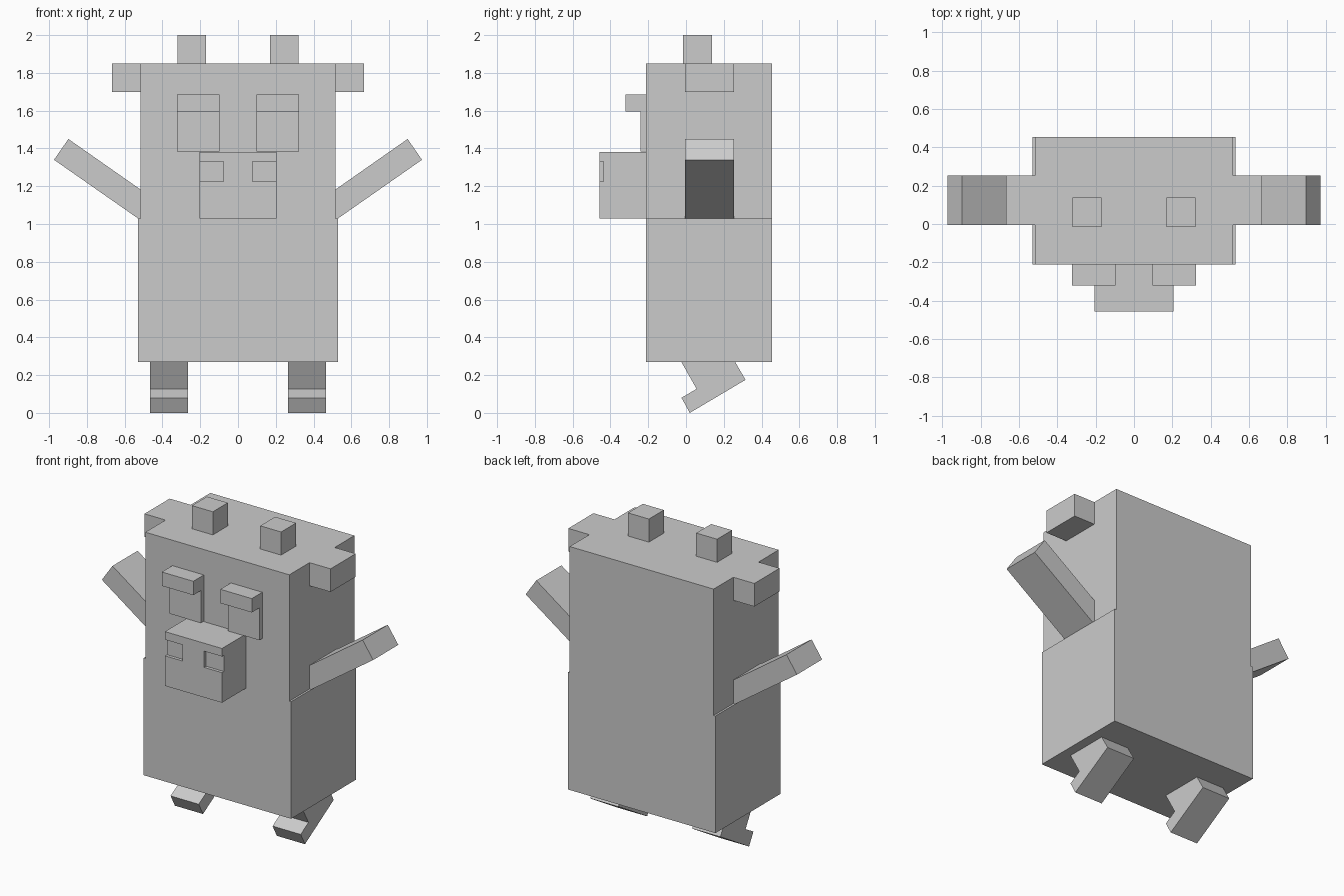
import bpy
import bmesh
from mathutils import Vector

cube = bpy.data.objects.get("Cube")
if cube:
    bpy.data.objects.remove(cube)

# Single plain colour
grey = bpy.data.materials.new("light_grey")
grey.use_nodes = True
colour = (0.6, 0.6, 0.6, 1)
grey.diffuse_color = colour
grey.node_tree.nodes["Principled BSDF"].inputs["Base Color"].default_value = colour


def prism(name, outline, extrude, mirror=False):
    """Extrude a closed outline of 3D points into a flat-faced solid."""
    bm = bmesh.new()
    face = bm.faces.new([bm.verts.new(p) for p in outline])
    moved = bmesh.ops.extrude_face_region(bm, geom=[face], use_keep_orig=True)["geom"]
    verts = [v for v in moved if isinstance(v, bmesh.types.BMVert)]
    bmesh.ops.translate(bm, verts=verts, vec=Vector(extrude))
    bmesh.ops.recalc_face_normals(bm, faces=bm.faces)
    mesh = bpy.data.meshes.new(name)
    bm.to_mesh(mesh)
    bm.free()
    mesh.materials.append(grey)
    obj = bpy.data.objects.new(name, mesh)
    bpy.context.collection.objects.link(obj)
    if mirror:
        obj.modifiers.new("mirror", "MIRROR").use_mirror_merge = False
    return obj


def box(name, x, y, z, mirror=False):
    """Box from its x, y and z ranges."""
    base = [(x[0], y[0], z[0]), (x[1], y[0], z[0]),
            (x[1], y[1], z[0]), (x[0], y[1], z[0])]
    return prism(name, base, (0, 0, z[1] - z[0]), mirror)


# Body and head blocks
depth = (-0.212, 0.455)
box("lower_body", (-0.53, 0.53), depth, (0.27, 1.03))
box("head", (-0.517, 0.517), depth, (1.03, 1.85))

# Ears and horns
box("ears", (0.517, 0.668), (-0.005, 0.253), (1.70, 1.85), True)
box("horns", (0.17, 0.32), (-0.015, 0.138), (1.85, 2.0), True)

# Eyes with heavy brows
box("eyes", (0.097, 0.323), (-0.242, -0.212), (1.385, 1.595), True)
box("brows", (0.097, 0.323), (-0.32, -0.212), (1.595, 1.685), True)

# Snout: solid core, with a front layer leaving nostril notches at the corners
box("snout", (-0.205, 0.205), (-0.437, -0.212), (1.03, 1.382))
front = (-0.457, -0.437)
box("snout_front_lower", (-0.205, 0.205), front, (1.03, 1.225))
box("snout_front_upper", (-0.205, 0.205), front, (1.33, 1.382))
box("snout_front_bridge", (-0.077, 0.077), front, (1.225, 1.33))

# Raised arms, sunk into the head block
arm = [(0.45, 0.974), (0.974, 1.34), (0.898, 1.45), (0.374, 1.083)]
prism("arms", [(x, -0.005, z) for x, z in arm], (0, 0.258, 0), True)

# Tilted legs with forward feet
leg = [(-0.053, 0.32), (0.056, 0.127), (-0.024, 0.08), (0.02, 0),
       (0.315, 0.175), (0.231, 0.32)]
prism("legs", [(0.265, y, z) for y, z in leg], (0.202, 0, 0), True)
